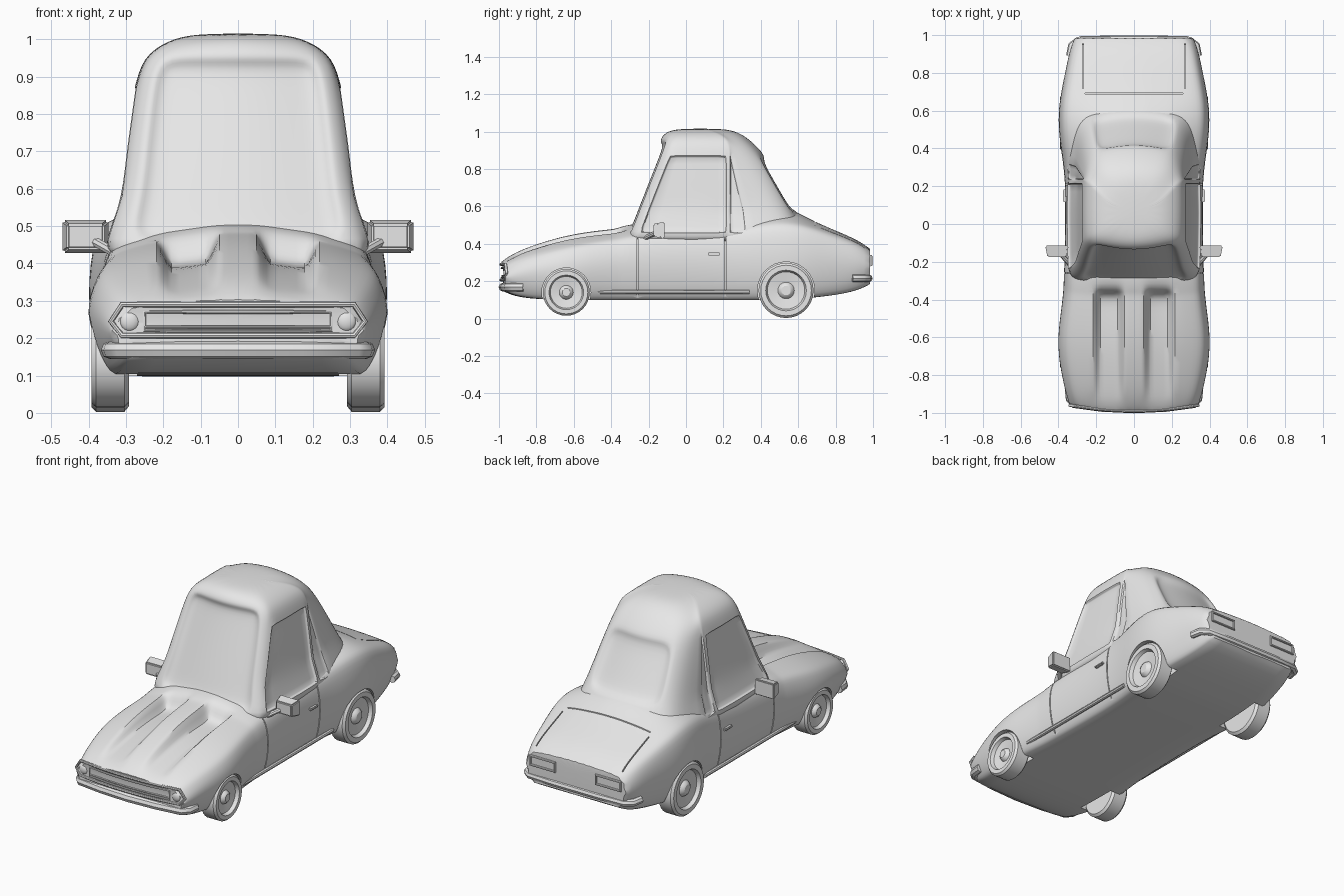
import bpy, bmesh, math
from mathutils import Matrix

cube = bpy.data.objects.get("Cube")
if cube:
    bpy.data.objects.remove(cube, do_unlink=True)

grey = bpy.data.materials.new("plain grey")
grey.use_nodes = True
grey.diffuse_color = (0.8, 0.8, 0.8, 1)
grey.node_tree.nodes["Principled BSDF"].inputs["Base Color"].default_value = (0.8, 0.8, 0.8, 1)


def activate(ob):
    bpy.ops.object.select_all(action='DESELECT')
    ob.select_set(True)
    bpy.context.view_layer.objects.active = ob


def add_object(name, data):
    ob = bpy.data.objects.new(name, data)
    bpy.context.collection.objects.link(ob)
    data.materials.append(grey)
    activate(ob)
    return ob


def from_bmesh(name, bm, angle=35, subdiv=0):
    mesh = bpy.data.meshes.new(name)
    bm.to_mesh(mesh)
    bm.free()
    ob = add_object(name, mesh)
    if subdiv:
        ob.modifiers.new("smooth", 'SUBSURF').levels = subdiv
        bpy.ops.object.modifier_apply(modifier="smooth")
    bpy.ops.object.shade_smooth_by_angle(angle=math.radians(angle))
    return ob


def tube(name, points, radius, cyclic=False):
    curve = bpy.data.curves.new(name, 'CURVE')
    curve.dimensions = '3D'
    curve.bevel_depth = radius
    curve.bevel_resolution = 2
    curve.use_fill_caps = True
    spline = curve.splines.new('POLY')
    spline.points.add(len(points) - 1)
    for p, co in zip(spline.points, points):
        p.co = (*co, 1)
    spline.use_cyclic_u = cyclic
    add_object(name, curve)
    bpy.ops.object.convert(target='MESH')
    bpy.ops.object.shade_smooth_by_angle(angle=math.radians(40))


def add_box(bm, center, size, rot=None):
    m = Matrix.Translation(center) @ (rot or Matrix()) @ Matrix.Diagonal((*size, 1))
    return bmesh.ops.create_cube(bm, size=1, matrix=m)['verts']


def box(name, center, size, bevel=0.0):
    bm = bmesh.new()
    add_box(bm, center, size)
    if bevel:
        bmesh.ops.bevel(bm, geom=bm.edges[:], offset=bevel, segments=2, affect='EDGES')
    return from_bmesh(name, bm)


def loft(rings):
    """Closed loft; returns the mesh, its faces as rows of columns, and its caps."""
    bm = bmesh.new()
    rows = [[bm.verts.new(p) for p in ring] for ring in rings]
    n = len(rows[0])
    faces = [[bm.faces.new((a[j], a[(j + 1) % n], b[(j + 1) % n], b[j]))
              for j in range(n)] for a, b in zip(rows, rows[1:])]
    caps = [bm.faces.new(rows[0]), bm.faces.new(rows[-1])]
    bmesh.ops.recalc_face_normals(bm, faces=bm.faces[:])
    return bm, faces, caps


def mirrored(half):
    return half + [(-x, y, z) for x, y, z in half[-2:0:-1]]


# Lower body: y, half width, bottom, widest height, shoulder, top, hood channel depth
stations = [
    (-.965, .345, .15, .22, .272, .303, 0), (-.92, .362, .125, .23, .3, .338, .01),
    (-.82, .388, .105, .26, .335, .385, .03), (-.64, .42, .098, .27, .38, .447, .052),
    (-.46, .395, .098, .285, .41, .472, .068), (-.37, .385, .098, .3, .42, .48, .075),
    (-.35, .383, .098, .3, .425, .492, 0), (-.24, .377, .098, .3, .445, .515, 0),
    (0, .37, .098, .3, .455, .5, 0), (.25, .37, .098, .3, .47, .54, 0),
    (.42, .40, .098, .31, .505, .6, 0), (.55, .41, .1, .31, .51, .595, 0),
    (.66, .402, .11, .31, .487, .53, 0), (.80, .372, .125, .31, .438, .47, 0),
    (.92, .348, .15, .29, .395, .42, 0), (.985, .32, .185, .28, .35, .372, 0)]


def body_ring(y, w, zb, zm, zs, zt, dip):
    def top(x):
        return zt - (zt - zs - .01) * (x / (.85 * w)) ** 2
    edge = .925 if y < -.3 else .945
    half = [(0, zb), (.84 * w, zb), (.93 * w, zb + .04), (w, zm), (edge * w, zs - .02),
            (.85 * w, zs + .01), (.215, top(.215)), (.18, top(.18) - dip),
            (.085, top(.085) - dip), (.05, top(.05)), (0, zt)]
    bow = -.022 if y < -.8 else 0
    return mirrored([(x, y + bow * (1 - (x / w) ** 2), z) for x, z in half])


bm, faces, caps = loft([body_ring(*s) for s in stations])
crease = bm.edges.layers.float.new("crease_edge")
for cap in caps:
    for e in cap.edges:
        e[crease] = .8
# Sharpen the hood channel walls and the floor edge
for row in faces[1:6]:
    for j in (6, 7, 8, 11, 12, 13):
        for e in row[j].edges:
            a, b = e.verts
            if abs(a.co.x - b.co.x) < .001:
                e[crease] = .5
for row in faces:
    for e in set(row[0].edges) & set(row[1].edges) | set(row[18].edges) & set(row[19].edges):
        e[crease] = .6
body = from_bmesh("lower_body", bm, 40, 2)

# Cut wheel arches, door seams and boot seams
WHEELS = [("front", -.64, .14, .125), ("rear", .535, .15, .147)]
bm = bmesh.new()
for s in (1, -1):
    for _, y, z, r in WHEELS:
        m = Matrix.Translation((s * .37, y, z)) @ Matrix.Rotation(math.pi / 2, 4, 'Y')
        bmesh.ops.create_cone(bm, cap_ends=True, segments=32, radius1=r + .006,
                              radius2=r + .006, depth=.2, matrix=m)
    for y in (-.26, .21):
        add_box(bm, (s * .37, y, .28), (.08, .006, .35))
    add_box(bm, (s * .27, .84, .442), (.006, .26, .05), Matrix.Rotation(-.38, 4, 'X'))
add_box(bm, (0, .69, .51), (.52, .006, .05))
cutter = from_bmesh("cutter", bm)
cutter.hide_render = True
activate(body)
cut = body.modifiers.new("cut", 'BOOLEAN')
cut.object = cutter
cut.solver = 'EXACT'
bpy.ops.object.modifier_apply(modifier="cut")
bpy.ops.object.shade_smooth_by_angle(angle=math.radians(40))
bpy.data.objects.remove(cutter, do_unlink=True)


# Cabin: height, front, rear, half width
def cabin_ring(z, f, r, w):
    low = max(0, min(1, (.87 - z) / .35))
    vent = .24 + .08 * low
    flare = .05 * low
    side = [(w, .06), (.99 * w, .215), (.98 * w, .235)]
    half = [(0, f), (.45 * w, f + .012), (.82 * w, f + .035), (.94 * w, f + .06),
            (.985 * w, f + .09)]
    half += [(x, min(y, r - .12)) for x, y in side]
    half += [((.965 + .6 * flare) * w, min(vent, r - .11)), ((.89 + flare) * w, r - .1),
             (.72 * w, r - .03), (.35 * w, r - .008), (0, r)]
    return mirrored([(x, y, z) for x, y in half])


bm, faces, caps = loft([cabin_ring(*s) for s in (
    (.38, -.36, .70, .36), (.46, -.335, .66, .355), (.58, -.29, .595, .315),
    (.72, -.235, .515, .298), (.87, -.175, .428, .277), (.952, -.145, .35, .257),
    (.998, -.115, .28, .188), (1.016, -.04, .2, .11))])
crease = bm.edges.layers.float.new("crease_edge")


def sink(cols, rows, thickness, depth, sharp):
    pane = [faces[i][j] for i in rows for j in cols]
    rim = bmesh.ops.inset_region(bm, faces=pane, thickness=thickness, depth=-depth,
                                 use_even_offset=True, use_boundary=True)['faces']
    for f in rim:
        for e in f.edges:
            e[crease] = sharp


sink((22, 23, 0, 1), range(1, 5), .018, .028, .15)     # windscreen
sink((10, 11, 12, 13), range(2, 4), .016, .028, .15)   # rear window
for flip in (False, True):
    def cols(*js):
        return [23 - j if flip else j for j in js]
    sink(cols(4, 5), range(1, 4), .006, .012, .9)      # door window
    sink(cols(7), range(1, 4), .005, .008, .9)         # vent window
from_bmesh("cabin", bm, 40, 2)

# Wheels turned from one profile
PROFILE = [(-.05, 0), (-.05, .9), (-.038, 1), (.038, 1), (.05, .92), (.05, .74),
           (.03, .68), (.022, .3), (.036, .24), (.042, .17), (.042, 0)]
SIDES = (("left", 1), ("right", -1))
for side, s in SIDES:
    for end, y, z, r in WHEELS:
        bm = bmesh.new()
        verts = [bm.verts.new((s * (.342 + x), y, z + r * k)) for x, k in PROFILE]
        edges = [bm.edges.new(p) for p in zip(verts, verts[1:])]
        bmesh.ops.spin(bm, geom=verts + edges, cent=(0, y, z), axis=(1, 0, 0),
                       angle=math.tau, steps=32, use_duplicate=False)
        bmesh.ops.remove_doubles(bm, verts=bm.verts[:], dist=.0005)
        bmesh.ops.recalc_face_normals(bm, faces=bm.faces[:])
        from_bmesh(f"{end}_{side}_wheel", bm, 30)

# Side trim, handles and mirrors
for side, s in SIDES:
    tube(f"{side}_sill_trim", [(s * .353, -.47, .142), (s * .353, .34, .142)], .011)
    box(f"{side}_door_handle", (s * .366, .15, .345), (.022, .065, .014), .004)
    tube(f"{side}_mirror_arm", [(s * .315, -.24, .42), (s * .395, -.15, .465)], .013)
    bm = bmesh.new()
    vs = add_box(bm, (s * .408, -.145, .472), (.125, .06, .09))
    for v in vs:
        if v.co.y < -.15:
            v.co.z = .472 + (v.co.z - .472) * .75
            v.co.x = s * .408 + (v.co.x - s * .408) * .8
    bmesh.ops.bevel(bm, geom=bm.edges[:], offset=.006, segments=2, affect='EDGES')
    from_bmesh(f"{side}_mirror", bm)

# Bumpers
for name, z, r, half in (
        ("front_bumper", .168, .024, [(.343, -.87), (.338, -.925), (.315, -.952), (.17, -.97)]),
        ("rear_bumper", .215, .02, [(.34, .89), (.33, .945), (.295, .972), (.15, .978)])):
    mid = [(0, math.copysign(.978, half[0][1]))]
    path = half + mid + [(-x, y) for x, y in reversed(half)]
    tube(name, [(x, y, z) for x, y in path], r)


# Grille surround, grille and headlights follow the bowed nose
def nose(x, z, out=0):
    return (x, -.99 - out + .03 * (x / .34) ** 2, z)


upper = [.31, .2, .1, 0, -.1, -.2, -.31]
tube("nose_surround", [nose(.34, .245)] + [nose(x, .29) for x in upper]
     + [nose(-.34, .245)] + [nose(x, .207) for x in reversed(upper)], .008, True)
inner = [.25, .12, 0, -.12, -.25]
tube("grille_frame", [nose(x, .27, -.004) for x in inner]
     + [nose(x, .22, -.004) for x in reversed(inner)], .005, True)
tube("grille_bar", [nose(x, .23, -.006) for x in inner], .004)
for side, s in SIDES:
    bm = bmesh.new()
    m = Matrix.Translation(nose(s * .29, .245, -.006)) @ Matrix.Diagonal((1, .5, 1, 1))
    bmesh.ops.create_uvsphere(bm, u_segments=16, v_segments=10, radius=.027, matrix=m)
    from_bmesh(f"{side}_headlight", bm)
    # Tail lamp with a raised frame
    tube(f"{side}_tail_lamp_frame", [(s * x, .988, z) for x, z in
         ((.13, .285), (.28, .285), (.28, .335), (.13, .335))], .008, True)
    box(f"{side}_tail_lamp", (s * .205, .983, .31), (.14, .01, .04))
